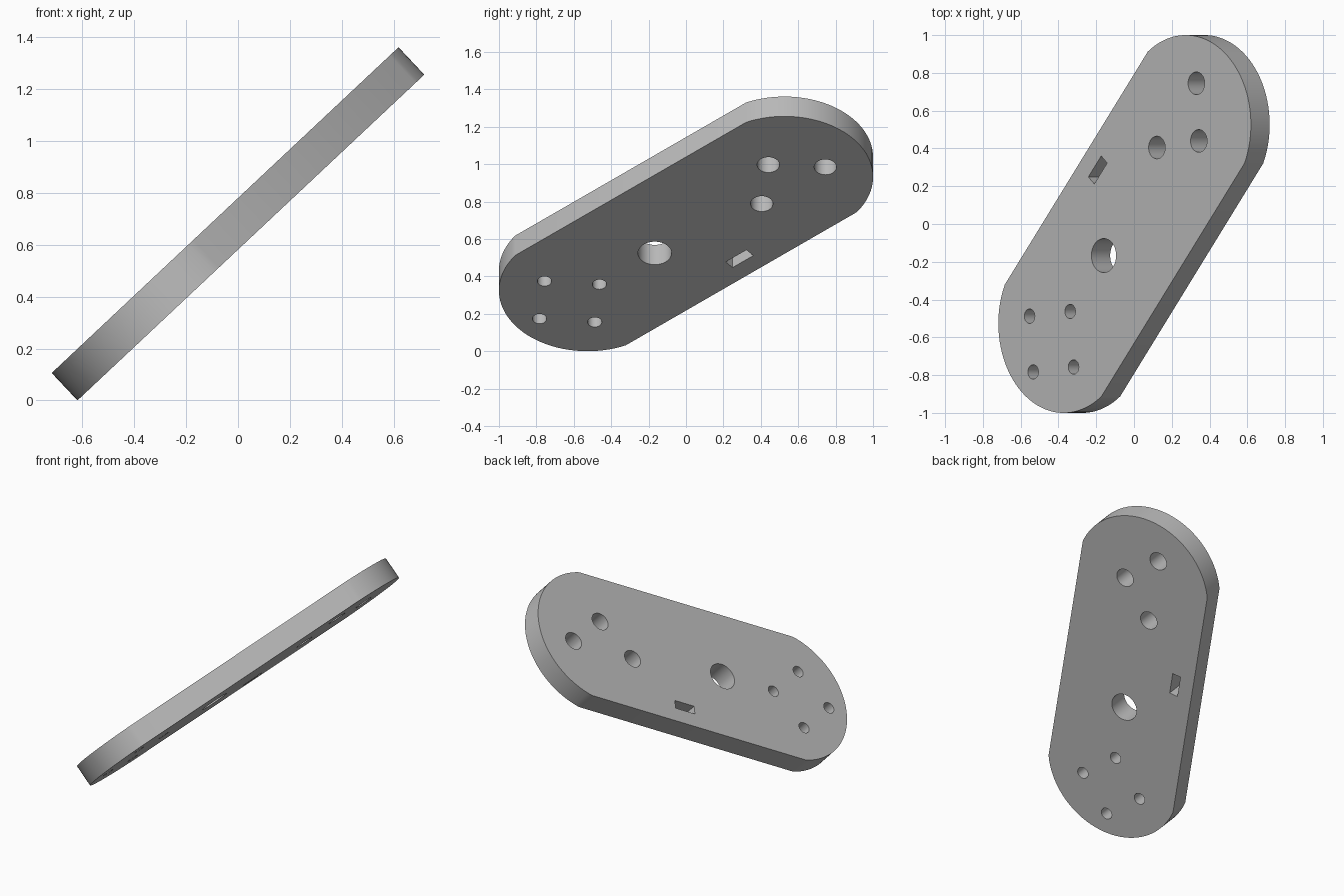
import bpy, bmesh, math
from mathutils import Matrix, Vector

cube = bpy.data.objects.get("Cube")
if cube:
    bpy.data.objects.remove(cube, do_unlink=True)

TILT = math.radians(43.2)      # slope of the plate about y
AXIS = math.radians(49.9)      # long axis within the plate
THICK = 0.145
END_R, END_D, HALF_W = 0.474, 0.688, 0.459
TOP_X = -THICK / 2 * math.sin(TILT)


def flat(x, y):
    """Horizontal position on the upper face to plate coordinates."""
    return Vector(((x - TOP_X) / math.cos(TILT), y))


def circle(c, r, n):
    return [(c[0] + r * math.cos(2 * math.pi * i / n),
             c[1] + r * math.sin(2 * math.pi * i / n)) for i in range(n)]


def turn(points, angle, offset=(0, 0)):
    rot = Matrix.Rotation(angle, 2)
    return [rot @ Vector(p) + Vector(offset) for p in points]


def prisms(name, loops, depth):
    """Extruded solids from closed outlines, centred on z = 0."""
    bm = bmesh.new()
    for loop in loops:
        face = bm.faces.new([bm.verts.new((p[0], p[1], -depth / 2)) for p in loop])
        ext = bmesh.ops.extrude_face_region(bm, geom=[face], use_keep_orig=True)
        top = [v for v in ext["geom"] if isinstance(v, bmesh.types.BMVert)]
        bmesh.ops.translate(bm, verts=top, vec=(0, 0, depth))
    bmesh.ops.recalc_face_normals(bm, faces=bm.faces)
    mesh = bpy.data.meshes.new(name)
    bm.to_mesh(mesh)
    bm.free()
    obj = bpy.data.objects.new(name, mesh)
    bpy.context.collection.objects.link(obj)
    return obj


# Plate outline: straight sides and two rounded ends
sweep = math.asin(HALF_W / END_R)
STEPS = 40
end = [(END_D + END_R * math.cos(a), END_R * math.sin(a))
       for a in (-sweep + 2 * sweep * i / STEPS for i in range(STEPS + 1))]
outline = turn(end + [(-x, -y) for x, y in end], AXIS)
plate = prisms("plate", [outline], THICK)

# Round holes and the slot
holes = [(0.33, 0.745, 0.06), (0.343, 0.44, 0.06), (0.121, 0.405, 0.06),
         (-0.16, -0.167, 0.09),
         (-0.553, -0.488, 0.038), (-0.338, -0.463, 0.038),
         (-0.534, -0.783, 0.038), (-0.32, -0.757, 0.038)]
cuts = [circle(flat(x, y), r, 40) for x, y, r in holes]
slot = [(-0.0725, -0.0285), (0.0725, -0.0285), (0.0725, 0.0285), (-0.0725, 0.0285)]
cuts.append(turn(slot, AXIS, flat(-0.192, 0.286)))
cutter = prisms("hole_cutter", cuts, THICK * 2)
cutter.hide_render = True

mod = plate.modifiers.new("holes", "BOOLEAN")
mod.operation, mod.solver, mod.object = "DIFFERENCE", "EXACT", cutter
bpy.ops.object.select_all(action="DESELECT")
bpy.context.view_layer.objects.active = plate
plate.select_set(True)
bpy.ops.object.modifier_apply(modifier=mod.name)
bpy.data.objects.remove(cutter, do_unlink=True)

# Tilt the plate and stand it on the ground
plate.data.transform(Matrix.Rotation(-TILT, 4, "Y"))
low = min(v.co.z for v in plate.data.vertices)
plate.data.transform(Matrix.Translation((0, 0, -low)))

# Plain grey material
grey = bpy.data.materials.new("plain_grey")
grey.use_nodes = True
color = (0.5, 0.5, 0.5, 1)
grey.diffuse_color = color
grey.node_tree.nodes["Principled BSDF"].inputs["Base Color"].default_value = color
plate.data.materials.clear()
plate.data.materials.append(grey)

bpy.ops.object.shade_smooth_by_angle(angle=math.radians(25))
